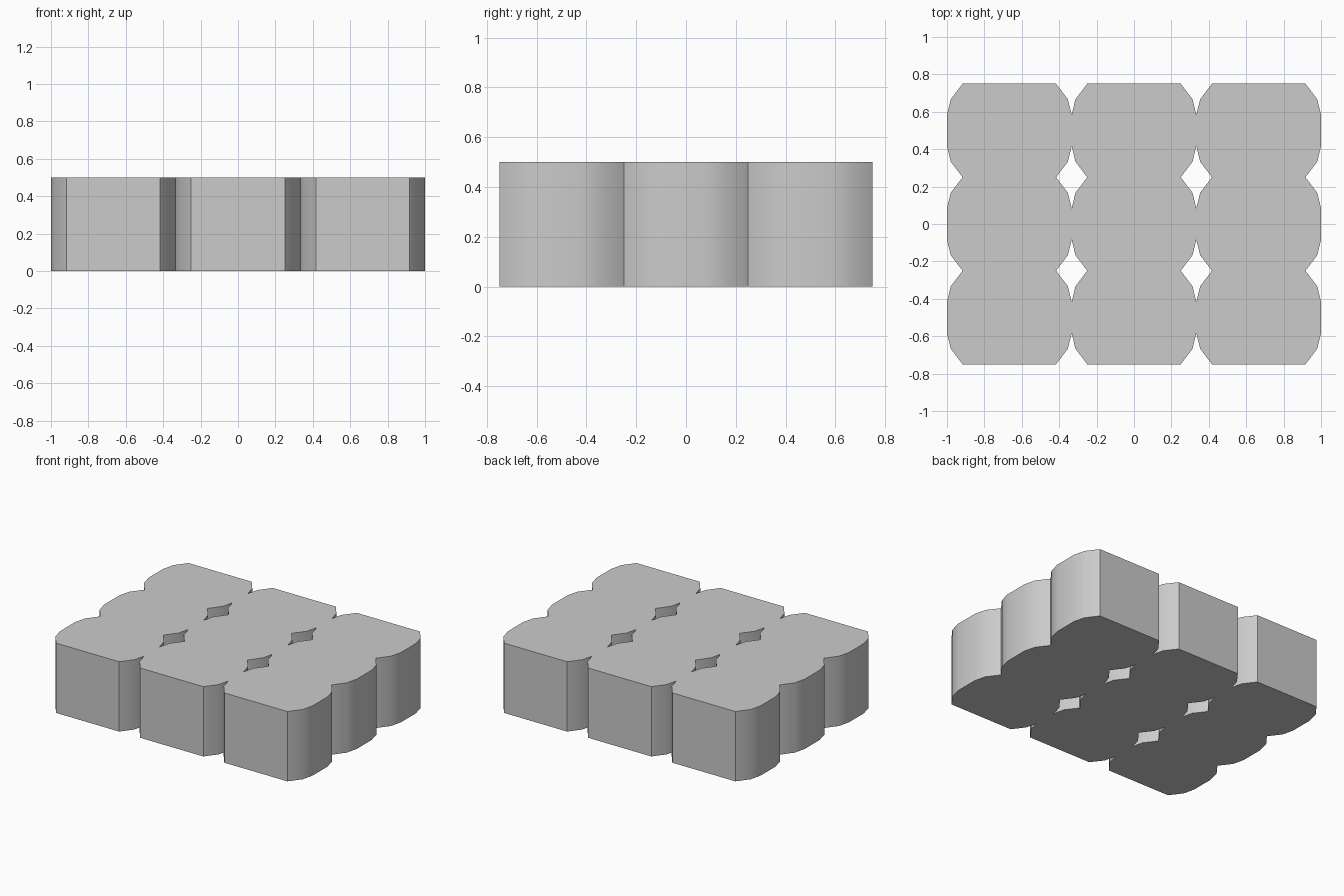
import bpy, bmesh

if "Cube" in bpy.data.objects:
    bpy.data.objects.remove(bpy.data.objects["Cube"])

HEIGHT = 0.5
CELL_X, CELL_Y = 2 / 3, 0.5

# One rounded cell outline: quarter profile mirrored to four corners
quarter = [(1 / 3, 1 / 12), (0.313, 0.167), (0.25, 0.25)]
right = [(x, -y) for x, y in reversed(quarter)] + quarter
outline = right + [(-x, -y) for x, y in right]

# 3 x 3 grid of cells, welded where they touch
bm = bmesh.new()
for i in (-1, 0, 1):
    for j in (-1, 0, 1):
        bm.faces.new([bm.verts.new((x + i * CELL_X, y + j * CELL_Y, HEIGHT))
                      for x, y in outline])
bmesh.ops.remove_doubles(bm, verts=bm.verts, dist=0.001)
mesh = bpy.data.meshes.new("cell_block")
bm.to_mesh(mesh)
bm.free()

block = bpy.data.objects.new("cell_block", mesh)
bpy.context.collection.objects.link(block)
bpy.context.view_layer.objects.active = block
block.select_set(True)

# Thicken down to the floor, then smooth the curved sides
solid = block.modifiers.new("thickness", 'SOLIDIFY')
solid.thickness = HEIGHT
solid.offset = -1
bpy.ops.object.modifier_apply(modifier=solid.name)
bpy.ops.object.shade_smooth_by_angle(angle=0.56)
